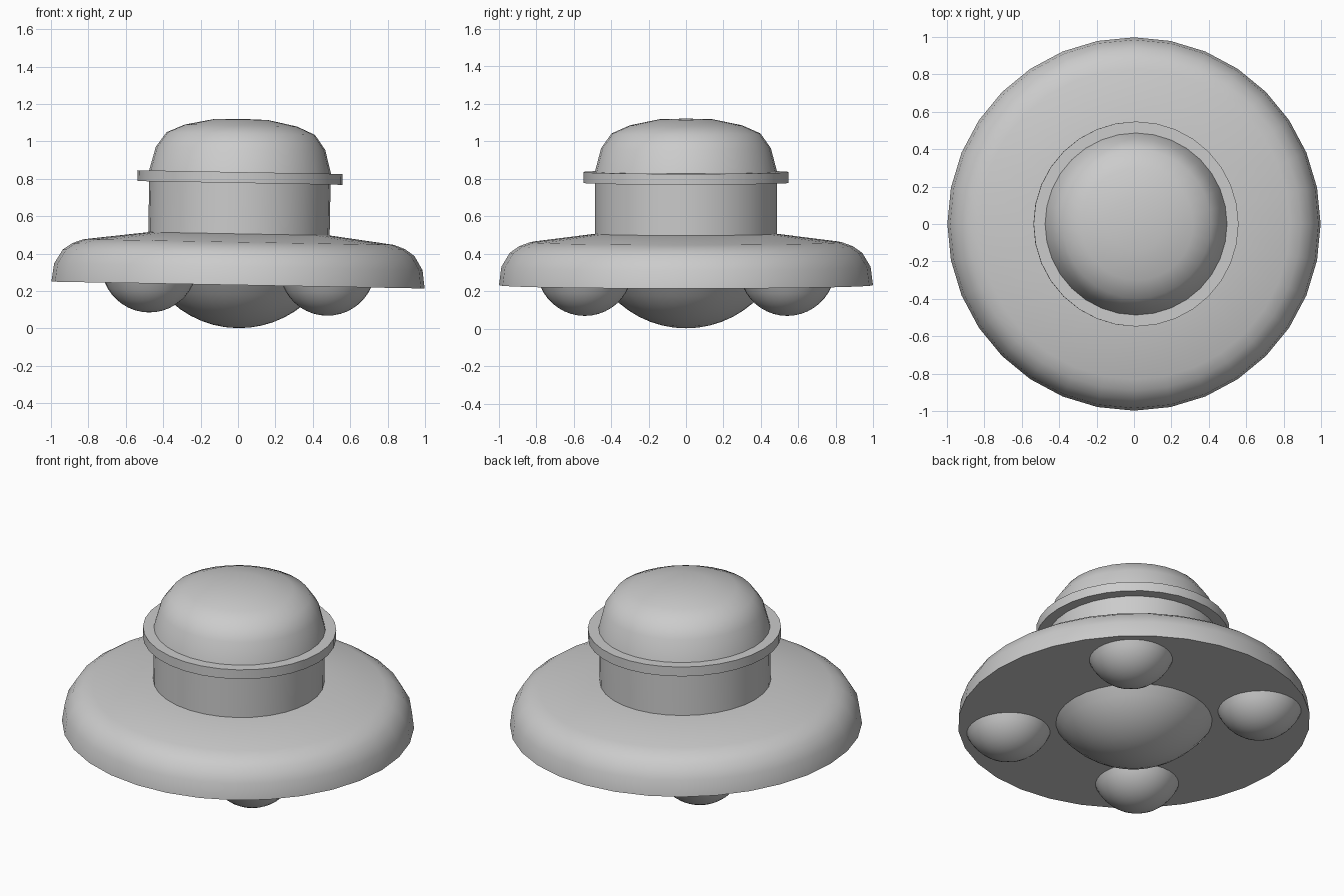
import bpy, bmesh, math
from mathutils import Matrix, Vector

if "Cube" in bpy.data.objects:
    bpy.data.objects.remove(bpy.data.objects["Cube"])

BASE = 0.232                      # height of the flat underside
PIVOT = Vector((0, 0, BASE))
TILT = (Matrix.Translation(PIVOT) @ Matrix.Rotation(math.radians(1.05), 4, 'Y')
        @ Matrix.Translation(-PIVOT))   # whole craft leans slightly to +x


def lathe(name, profile, at=(0, 0), sides=32):
    """Spin an (r, z) profile, bottom to top, into a closed solid."""
    bm = bmesh.new()
    rings = []
    for r, z in profile:
        if r == 0:
            rings.append([bm.verts.new((0, 0, z))])
        else:
            rings.append([bm.verts.new((r * math.cos(2 * math.pi * i / sides),
                                        r * math.sin(2 * math.pi * i / sides), z))
                          for i in range(sides)])
    for a, b in zip(rings, rings[1:]):
        for i in range(sides):
            j = (i + 1) % sides
            if len(a) == 1:
                bm.faces.new((a[0], b[j], b[i]))
            elif len(b) == 1:
                bm.faces.new((a[i], a[j], b[0]))
            else:
                bm.faces.new((a[i], a[j], b[j], b[i]))
    for ring in (rings[0], rings[-1]):
        if len(ring) > 1:
            bm.faces.new(ring)
    bmesh.ops.recalc_face_normals(bm, faces=bm.faces)
    bmesh.ops.transform(bm, matrix=TILT @ Matrix.Translation((*at, 0)), verts=bm.verts)
    mesh = bpy.data.meshes.new(name)
    bm.to_mesh(mesh)
    bm.free()
    ob = bpy.data.objects.new(name, mesh)
    bpy.context.collection.objects.link(ob)
    bpy.ops.object.select_all(action='DESELECT')
    ob.select_set(True)
    bpy.context.view_layer.objects.active = ob
    bpy.ops.object.shade_smooth_by_angle(angle=math.radians(40))
    return ob


def bulge(name, radius, depth, at=(0, 0), steps=8):
    """Spherical cap hanging below the underside."""
    R = (radius ** 2 + depth ** 2) / (2 * depth)
    end = math.acos((R - depth) / R)
    pts = [(R * math.sin(end * k / steps), BASE - depth + R * (1 - math.cos(end * k / steps)))
           for k in range(steps + 1)]
    pts[0] = (0, BASE - depth)
    return lathe(name, pts, at)


# Saucer body with rounded rim
lathe("saucer_body", [(0.998, BASE), (0.985, 0.33), (0.94, 0.405), (0.89, 0.44),
                      (0.83, 0.462), (0.485, 0.506)])
# Cabin wall
lathe("cabin_wall", [(0.485, 0.5), (0.485, 0.79)])
# Collar ring
lathe("collar_ring", [(0.548, 0.778), (0.548, 0.836)])
# Domed roof
lathe("dome_roof", [(0.488, 0.83), (0.453, 0.963), (0.397, 1.042),
                    (0.30, 1.085), (0.145, 1.117), (0, 1.121)])
# Central belly and four landing pods
bulge("belly_dome", 0.443, 0.23)
for sx, nx in ((-1, "left"), (1, "right")):
    for sy, ny in ((-1, "front"), (1, "back")):
        bulge(f"landing_pod_{ny}_{nx}", 0.236, 0.155, (sx * 0.476, sy * 0.54))
